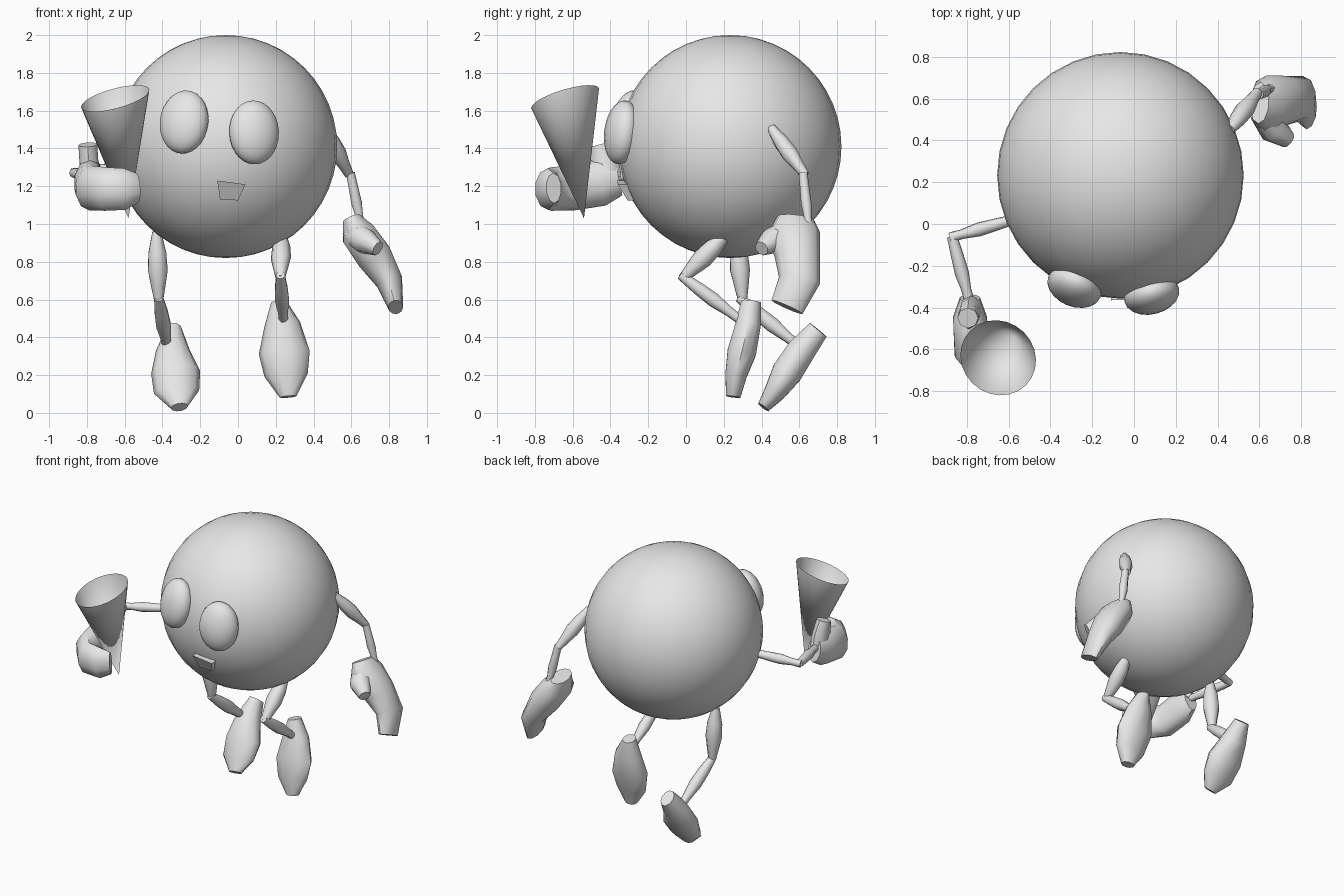
import bpy, bmesh
from math import cos, sin, tau
from mathutils import Vector

if "Cube" in bpy.data.objects:
    bpy.data.objects.remove(bpy.data.objects["Cube"])

GREY = (0.8, 0.8, 0.8, 1)
mat = bpy.data.materials.new("plain_grey")
mat.use_nodes = True
mat.diffuse_color = GREY
mat.node_tree.nodes["Principled BSDF"].inputs["Base Color"].default_value = GREY


def finish(name, bm, angle=0.9):
    """Turn a bmesh into a shaded, coloured object."""
    mesh = bpy.data.meshes.new(name)
    bm.to_mesh(mesh)
    bm.free()
    mesh.materials.append(mat)
    obj = bpy.data.objects.new(name, mesh)
    bpy.context.collection.objects.link(obj)
    bpy.ops.object.select_all(action='DESELECT')
    obj.select_set(True)
    bpy.context.view_layer.objects.active = obj
    if angle:
        bpy.ops.object.shade_smooth_by_angle(angle=angle)
    return obj


def ball(name, centre, size, segments=32, rings=20):
    bm = bmesh.new()
    bmesh.ops.create_uvsphere(bm, u_segments=segments, v_segments=rings, radius=1)
    obj = finish(name, bm)
    obj.location, obj.scale = centre, size
    return obj


def loft(name, sections, side, sides=8):
    """Skin oval sections (centre, half width along side, half thickness)."""
    bm = bmesh.new()
    side = Vector(side)
    pts = [Vector(s[0]) for s in sections]
    rings = []
    for i, (p, (_, w, t)) in enumerate(zip(pts, sections)):
        along = (pts[min(i + 1, len(pts) - 1)] - pts[max(i - 1, 0)]).normalized()
        u = (side - along * side.dot(along)).normalized()
        v = along.cross(u)
        rings.append([bm.verts.new(p + u * w * cos(tau * k / sides) + v * t * sin(tau * k / sides))
                      for k in range(sides)])
    for a, b in zip(rings, rings[1:]):
        for k in range(sides):
            n = (k + 1) % sides
            bm.faces.new((a[k], a[n], b[n], b[k]))
    bm.faces.new(rings[0][::-1])
    bm.faces.new(rings[-1])
    bmesh.ops.recalc_face_normals(bm, faces=bm.faces)
    return finish(name, bm)


def limb(name, start, end, belly, tip=0.025):
    """Spindle-shaped limb segment."""
    a, b = Vector(start), Vector(end)
    spots = ((0, tip), (0.3, belly * 0.9), (0.55, belly), (0.8, belly * 0.7), (1, tip))
    loft(name, [(a.lerp(b, f), r, r) for f, r in spots], (0.3, 0.8, 0.5))


# Round body and bulging eyes that face outward from it
centre = Vector((-0.065, 0.233, 1.41))
ball("body", centre, (0.59,) * 3, 32, 24)
for name, spot in (("right_eye", (-0.285, -0.30, 1.54)), ("left_eye", (0.085, -0.34, 1.485))):
    eye = ball(name, spot, (0.135, 0.09, 0.17), 20, 14)
    outward = Vector(spot) - centre
    eye.rotation_euler = (-outward).to_track_quat('Y', 'Z').to_euler()

# Small wedge-shaped mouth
bm = bmesh.new()
outline = ((-0.11, -0.365, 1.23), (0.04, -0.36, 1.21), (0.0, -0.31, 1.125), (-0.095, -0.31, 1.13))
front = [bm.verts.new(p) for p in outline]
back = [bm.verts.new((x, -0.2, z)) for x, y, z in outline]
bm.faces.new(front)
bm.faces.new(back[::-1])
for i in range(4):
    j = (i + 1) % 4
    bm.faces.new((front[i], back[i], back[j], front[j]))
bmesh.ops.recalc_face_normals(bm, faces=bm.faces)
finish("mouth", bm, 0)

# Arms
limb("right_upper_arm", (-0.58, 0.02, 1.30), (-0.88, -0.065, 1.27), 0.034)
limb("right_forearm", (-0.87, -0.06, 1.27), (-0.785, -0.38, 1.25), 0.034)
limb("left_upper_arm", (0.46, 0.45, 1.51), (0.59, 0.63, 1.26), 0.046)
limb("left_forearm", (0.595, 0.62, 1.27), (0.655, 0.65, 0.98), 0.03)

# Legs
limb("right_thigh", (-0.43, 0.27, 0.96), (-0.42, 0.30, 0.59), 0.056)
limb("right_shin", (-0.42, 0.28, 0.61), (-0.375, 0.60, 0.35), 0.042)
limb("left_thigh", (0.23, 0.22, 0.95), (0.225, -0.02, 0.71), 0.054)
limb("left_shin", (0.225, -0.03, 0.73), (0.24, 0.29, 0.49), 0.04)

# Mitten hand hanging down, with its thumb forward
loft("left_hand", [((0.60, 0.58, 1.03), 0.10, 0.05), ((0.635, 0.57, 0.95), 0.14, 0.095),
                   ((0.72, 0.59, 0.83), 0.12, 0.10), ((0.80, 0.60, 0.70), 0.11, 0.075),
                   ((0.835, 0.535, 0.56), 0.09, 0.04)], (0, 1, 0), 10)
loft("left_thumb", [((0.62, 0.54, 0.95), 0.07, 0.07), ((0.67, 0.45, 0.91), 0.07, 0.07),
                    ((0.74, 0.40, 0.87), 0.04, 0.04)], (0, 0, 1))

# Mitten hand curled around the cone, with its thumb up
loft("right_hand", [((-0.785, -0.355, 1.24), 0.09, 0.05), ((-0.785, -0.45, 1.22), 0.125, 0.085),
                    ((-0.78, -0.61, 1.19), 0.12, 0.085), ((-0.70, -0.715, 1.185), 0.115, 0.075),
                    ((-0.60, -0.73, 1.185), 0.11, 0.07), ((-0.535, -0.70, 1.19), 0.08, 0.045)],
     (0, 0, 1), 10)
loft("right_thumb", [((-0.78, -0.42, 1.24), 0.06, 0.08), ((-0.79, -0.43, 1.34), 0.05, 0.075),
                     ((-0.795, -0.45, 1.42), 0.05, 0.05)], (1, 0, 0))

# Feet with the toes pointing down
loft("left_foot", [((0.215, 0.345, 0.59), 0.04, 0.055), ((0.235, 0.33, 0.47), 0.095, 0.07),
                   ((0.245, 0.295, 0.32), 0.135, 0.08), ((0.255, 0.265, 0.20), 0.115, 0.06),
                   ((0.265, 0.25, 0.085), 0.045, 0.04)], (1, 0, 0), 10)
loft("right_foot", [((-0.34, 0.70, 0.44), 0.045, 0.06), ((-0.345, 0.61, 0.33), 0.09, 0.08),
                    ((-0.33, 0.535, 0.215), 0.13, 0.085), ((-0.325, 0.47, 0.11), 0.12, 0.06),
                    ((-0.31, 0.41, 0.03), 0.045, 0.035)], (1, 0, 0), 10)

# Open cone held in the hand
bm = bmesh.new()
tip = bm.verts.new((-0.58, -0.54, 1.03))
normal = Vector((-0.27, -0.30, 1)).normalized()
u = normal.orthogonal().normalized()
v = normal.cross(u)
rim = [bm.verts.new(Vector((-0.65, -0.64, 1.665)) + 0.187 * (u * cos(tau * k / 24) + v * sin(tau * k / 24)))
       for k in range(24)]
for k in range(24):
    bm.faces.new((tip, rim[(k + 1) % 24], rim[k]))
finish("cone", bm)
